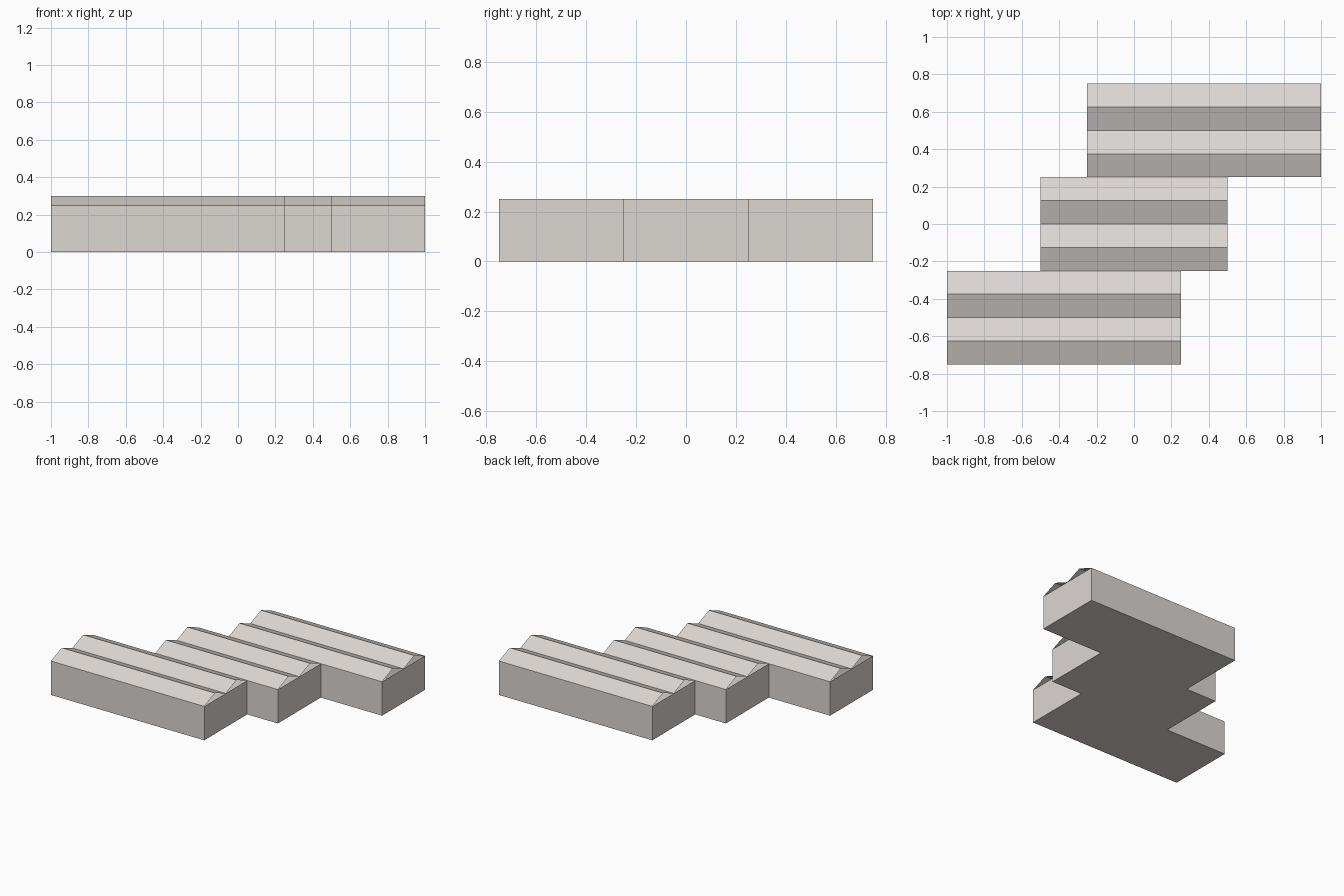
import bpy, bmesh

if "Cube" in bpy.data.objects:
    bpy.data.objects.remove(bpy.data.objects["Cube"])

stone = bpy.data.materials.new("pale warm grey")
stone.diffuse_color = (0.72, 0.68, 0.65, 1)
stone.use_nodes = True
stone.node_tree.nodes["Principled BSDF"].inputs["Base Color"].default_value = stone.diffuse_color

WALL, RIDGE = 0.25, 0.30
# three staggered halls: x start, x end, y start, each 0.5 deep
HALLS = [(-1.0, 0.25, -0.75), (-0.5, 0.5, -0.25), (-0.25, 1.0, 0.25)]
DEPTH = 0.5


def finish(name, bm):
    mesh = bpy.data.meshes.new(name)
    bm.to_mesh(mesh)
    bm.free()
    mesh.materials.append(stone)
    obj = bpy.data.objects.new(name, mesh)
    bpy.context.collection.objects.link(obj)
    return obj


# walls and floor: one stepped outline, up the right side and down the left
right = [(x1, y + d) for _, x1, y in HALLS for d in (0, DEPTH)]
left = [(x0, y + d) for x0, _, y in reversed(HALLS) for d in (DEPTH, 0)]
outline = right + left
bm = bmesh.new()
low = [bm.verts.new((x, y, 0)) for x, y in outline]
high = [bm.verts.new((x, y, WALL)) for x, y in outline]
n = len(outline)
for i in range(n):
    j = (i + 1) % n
    bm.faces.new((low[i], low[j], high[j], high[i]))
bm.faces.new(low[::-1])
finish("stepped_walls_and_floor", bm)

# folded roof sheets, open at the gable ends
for number, (x0, x1, y) in enumerate(HALLS, 1):
    bm = bmesh.new()
    rows = []
    for k in range(5):
        z = RIDGE if k % 2 else WALL
        rows.append([bm.verts.new((x, y + k * DEPTH / 4, z)) for x in (x0, x1)])
    for a, b in zip(rows, rows[1:]):
        bm.faces.new((a[0], a[1], b[1], b[0]))
    finish(f"folded_roof_{number}", bm)
